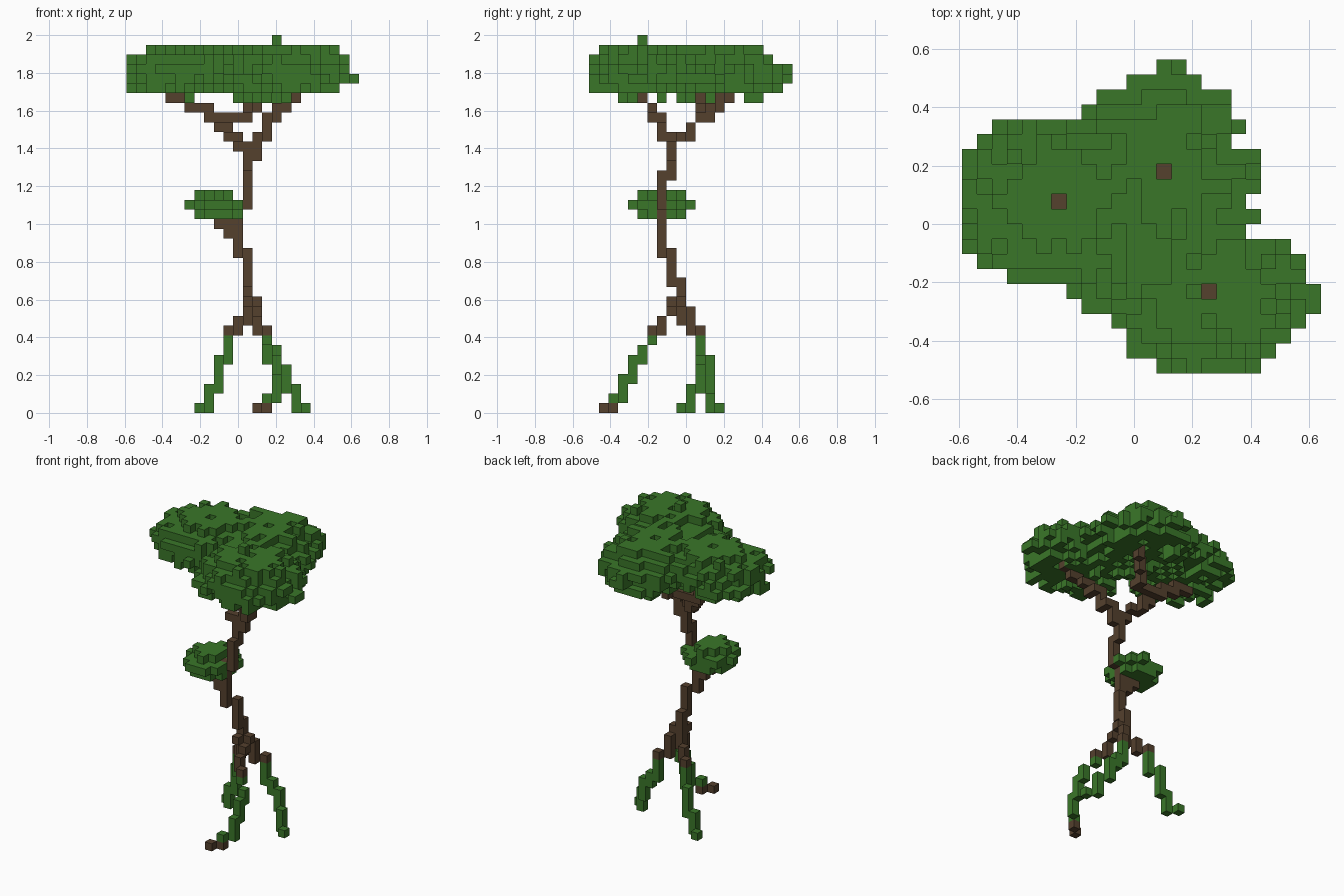
import bpy
import bmesh
import random
from mathutils import Vector

random.seed(11)
CUBE = 2 / 39  # edge length of one block

default = bpy.data.objects.get("Cube")
if default:
    bpy.data.objects.remove(default, do_unlink=True)


def make_material(name, rgb):
    mat = bpy.data.materials.new(name)
    mat.use_nodes = True
    mat.diffuse_color = (*rgb, 1)
    mat.node_tree.nodes["Principled BSDF"].inputs["Base Color"].default_value = (*rgb, 1)
    return mat


BARK = make_material("bark_brown", (0.089, 0.052, 0.027))
LEAF = make_material("leaf_green", (0.042, 0.183, 0.022))
AXES = [Vector(v) for v in ((1, 0, 0), (0, 1, 0), (0, 0, 1))]


def shifted(cell, step):
    return tuple(int(c + d) for c, d in zip(cell, step))


def trace(points):
    """Blocks along a path of grid points (x, y, z)."""
    cells = set()
    for a, b in zip(points, points[1:]):
        a, b = Vector(a), Vector(b)
        steps = int(max(abs(c) for c in b - a)) or 1
        for s in range(steps + 1):
            cells.add(tuple(int(c + 0.5) for c in a.lerp(b, s / steps)))
    return cells


def blob(centre, radii, noise):
    """Blocks inside an ellipsoid with a ragged edge."""
    spans = [range(int(c - r - 1), int(c + r + 3)) for c, r in zip(centre, radii)]
    cells = set()
    for x in spans[0]:
        for y in spans[1]:
            for z in spans[2]:
                d = sum(((p - c) / r) ** 2 for p, c, r in zip((x, y, z), centre, radii))
                if d <= 1 + random.uniform(-noise, noise):
                    cells.add((x, y, z))
    return cells


# Trunk, bending from the roots up to the fork
parts = {}
parts["trunk"] = trace([(13, 10, 9), (13, 10, 13), (13, 9, 13), (13, 9, 16), (12, 8, 16),
                        (12, 8, 21), (13, 8, 21), (13, 8, 24), (13, 9, 24), (13, 9, 27)])
parts["side_branch"] = trace([(12, 8, 17), (11, 8, 18), (11, 8, 19), (10, 8, 19), (10, 8, 20)])

# Three branches, each ending inside a leaf mass
parts["right_branch"] = trace([(13, 9, 27), (12, 9, 27), (12, 10, 28), (11, 10, 28),
                               (11, 11, 28), (11, 11, 29), (10, 11, 29), (10, 12, 30),
                               (9, 12, 30), (9, 12, 31), (7, 12, 31), (7, 12, 32), (5, 12, 32)])
parts["back_branch"] = trace([(10, 12, 30), (13, 12, 30), (13, 13, 30), (13, 13, 31),
                              (14, 14, 31), (14, 14, 32), (15, 15, 32), (15, 15, 33)])
parts["left_branch"] = trace([(13, 9, 26), (14, 9, 26), (14, 9, 28), (15, 9, 28),
                              (15, 8, 28), (15, 8, 30), (16, 8, 30), (16, 7, 30), (16, 7, 31),
                              (17, 7, 31), (17, 6, 32), (18, 6, 32), (19, 6, 33)])
tips = {"right_branch": (7, 12), "back_branch": (14, 14), "left_branch": (17, 6)}
for name, (x, y) in tips.items():
    parts[name] |= trace([(x, y, 32), (x, y, 35)])

# Stilt roots
parts["front_root"] = trace([(13, 9, 11), (14, 9, 10), (14, 8, 9), (14, 8, 8), (15, 7, 8),
                             (15, 7, 7), (16, 6, 6), (16, 6, 5), (16, 5, 5), (16, 5, 3),
                             (16, 4, 3), (16, 4, 1), (15, 3, 1), (15, 3, 0), (14, 2, 0)])
parts["left_root"] = trace([(14, 10, 11), (14, 11, 10), (14, 11, 8), (15, 12, 8), (15, 12, 5),
                            (16, 12, 5), (16, 12, 4), (17, 12, 4), (17, 12, 2), (18, 11, 2),
                            (18, 11, 0), (19, 10, 0)])
parts["right_root"] = trace([(13, 10, 10), (12, 11, 9), (12, 11, 8), (11, 12, 8), (11, 12, 5),
                             (10, 13, 5), (10, 13, 2), (9, 13, 2), (9, 13, 0), (8, 14, 0)])
wood = set().union(*parts.values())

# Wide ragged crown of three overlapping leaf masses, thinned out underneath
crown = set()
for centre, radii in [((6.8, 11.9, 34.4), (6.5, 5.6, 3.3)),
                      ((13.9, 14.4, 34.4), (5.8, 6.4, 3.3)),
                      ((17.3, 5.6, 34.4), (6.4, 5.3, 3.3))]:
    crown |= blob(centre, radii, 0.3)
keep = {32: 0.12, 33: 0.65}
crown = {c for c in crown
         if 32 <= c[2] <= 38 and 0 <= c[0] <= 24 and 0 <= c[1] <= 21
         and random.random() < keep.get(c[2], 1)
         and not ((c[0], c[1]) in tips.values() and c[2] > 35)}
# Drop blocks that touch no other leaf
crown = {c for c in crown
         if any(shifted(c, a * s) in crown for a in AXES for s in (1, -1))}
parts["crown_leaves"] = crown - wood

# Small leaf tuft on the side branch
tuft = blob((10, 8, 20.8), (3.05, 3.05, 1.5), 0.18)
parts["side_leaves"] = {c for c in tuft if 20 <= c[2] <= 22} - wood

occupied = set().union(*parts.values())


def is_green(name, z):
    if "leaves" in name:
        return True
    # Mossy roots; the front one keeps a bare foot
    return "root" in name and z < 8 and not (name == "front_root" and z == 0)


def build(name, cells):
    """Mesh of the outward faces of a set of blocks."""
    bm = bmesh.new()
    for cell in sorted(cells):
        middle = Vector((cell[0] - 12, cell[1] - 10.5, cell[2] + 0.5))
        for i in range(3):
            for sign in (1, -1):
                n = AXES[i] * sign
                if shifted(cell, n) in occupied:
                    continue
                u, v = AXES[(i + 1) % 3] * sign, AXES[(i + 2) % 3]
                corners = [(-u - v), (u - v), (u + v), (v - u)]
                face = bm.faces.new([bm.verts.new((middle + (n + k) / 2) * CUBE)
                                     for k in corners])
                face.material_index = int(is_green(name, cell[2]))
    bmesh.ops.remove_doubles(bm, verts=bm.verts, dist=CUBE / 50)
    mesh = bpy.data.meshes.new(name)
    bm.to_mesh(mesh)
    bm.free()
    mesh.materials.append(BARK)
    mesh.materials.append(LEAF)
    bpy.context.collection.objects.link(bpy.data.objects.new(name, mesh))


taken = set()
for part, blocks in parts.items():
    build(part, blocks - taken)
    taken |= blocks
